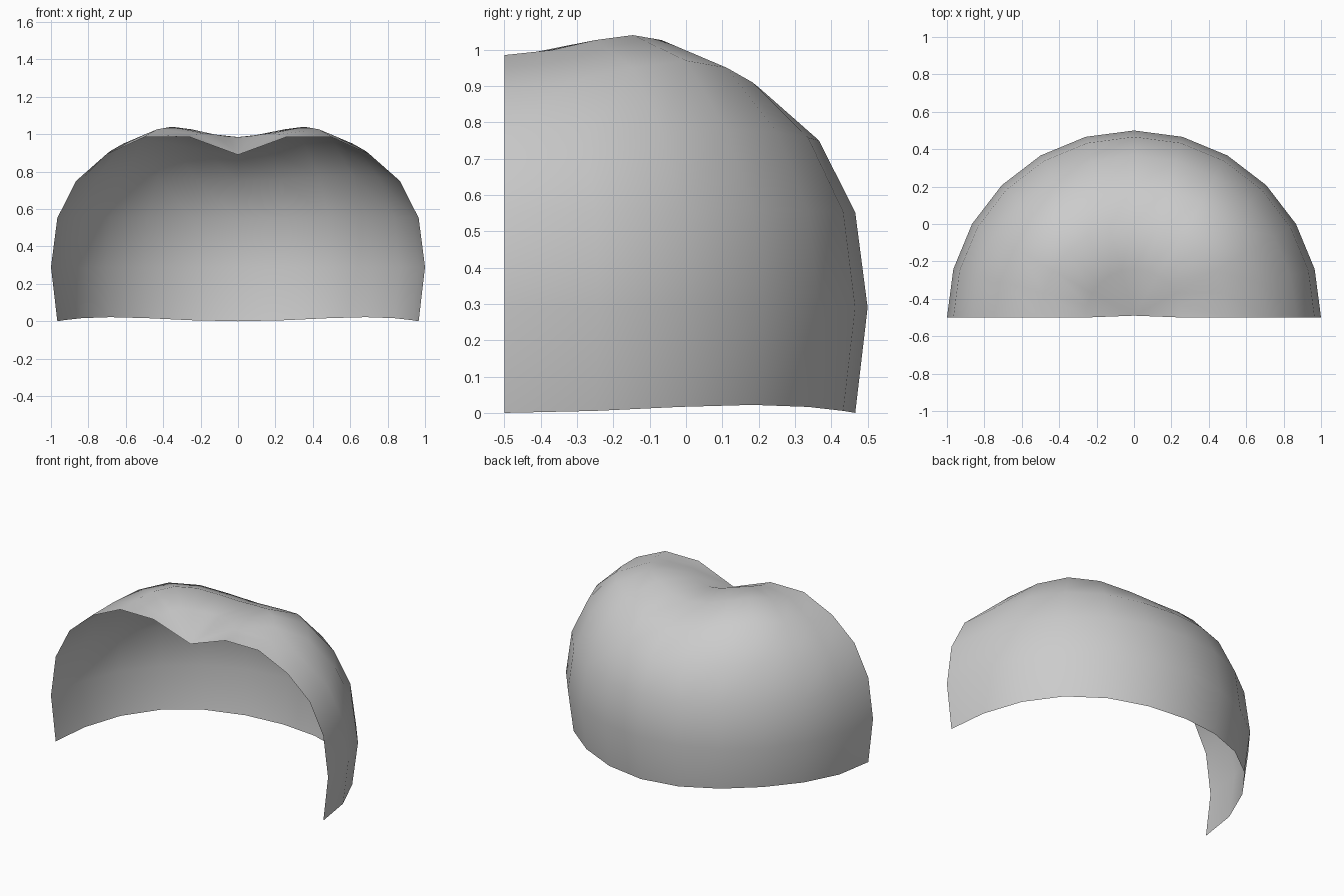
import bpy, bmesh
from math import sin, cos, radians

cube = bpy.data.objects.get("Cube")
if cube:
    bpy.data.objects.remove(cube, do_unlink=True)

grey = bpy.data.materials.new("light grey")
grey.use_nodes = True
colour = (0.6, 0.6, 0.6, 1)
grey.diffuse_color = colour
grey.node_tree.nodes["Principled BSDF"].inputs["Base Color"].default_value = colour

# Rings of the half dome: latitude, height, extra height on the diagonals
RINGS = [(-15, 0.0, 0.022), (0, 0.29, 0.0), (15, 0.552, 0.005), (30, 0.75, 0.03),
         (45, 0.89, 0.08), (60, 0.985, 0.055), (75, 0.985, 0.02)]
STEPS = 12
FRONT = -0.5

bm = bmesh.new()
rows = []
for lat, height, lift in RINGS:
    row = []
    for i in range(STEPS + 1):
        a = radians(180 * i / STEPS)
        r = cos(radians(lat))
        row.append(bm.verts.new((r * cos(a), FRONT + r * sin(a),
                                 height + lift * sin(2 * a) ** 2)))
    rows.append(row)

# Side bands
for low, high in zip(rows, rows[1:]):
    for i in range(STEPS):
        bm.faces.new((low[i], low[i + 1], high[i + 1], high[i]))

# Dimpled crown
pole = bm.verts.new((0, FRONT + 0.01, 0.89))
for a, b in zip(rows[-1], rows[-1][1:]):
    bm.faces.new((a, b, pole))

mesh = bpy.data.meshes.new("half_dome_shell")
bm.to_mesh(mesh)
bm.free()
mesh.materials.append(grey)
mesh.shade_smooth()
shell = bpy.data.objects.new("half_dome_shell", mesh)
bpy.context.collection.objects.link(shell)
